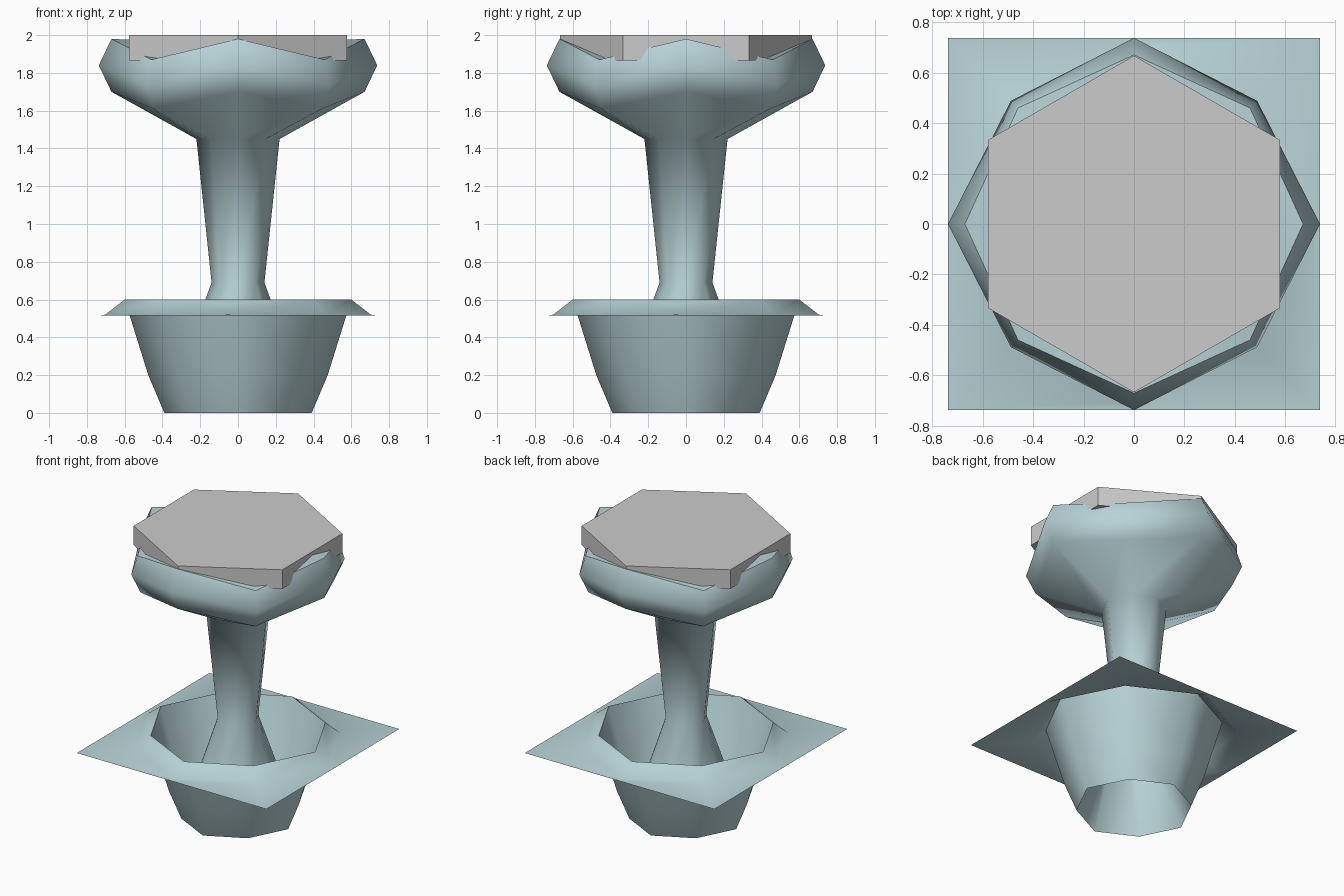
import bpy, bmesh, math

if "Cube" in bpy.data.objects:
    bpy.data.objects.remove(bpy.data.objects["Cube"])

D = 0.94  # diagonal points sit slightly inside the axis points


def ring(bm, r_axis, z_axis, r_diag=None, z_diag=None):
    """Eight-sided ring with separate radius/height on axes and diagonals."""
    r_diag = r_axis * D if r_diag is None else r_diag
    z_diag = z_axis if z_diag is None else z_diag
    verts = []
    for i in range(8):
        r, z = (r_diag, z_diag) if i % 2 else (r_axis, z_axis)
        a = i * math.pi / 4
        verts.append(bm.verts.new((r * math.cos(a), r * math.sin(a), z)))
    return verts


def make_part(name, rings, mat, tip=None):
    bm = bmesh.new()
    loops = [ring(bm, *r) for r in rings]
    for a, b in zip(loops, loops[1:]):
        for i in range(8):
            j = (i + 1) % 8
            bm.faces.new((a[i], a[j], b[j], b[i]))
    if tip is not None:
        top = bm.verts.new((0, 0, tip))
        for i in range(8):
            bm.faces.new((loops[-1][i], loops[-1][(i + 1) % 8], top))
    bmesh.ops.recalc_face_normals(bm, faces=bm.faces)
    mesh = bpy.data.meshes.new(name)
    bm.to_mesh(mesh)
    bm.free()
    obj = bpy.data.objects.new(name, mesh)
    bpy.context.collection.objects.link(obj)
    mesh.materials.append(mat)
    bpy.context.view_layer.objects.active = obj
    bpy.ops.object.select_all(action='DESELECT')
    obj.select_set(True)
    bpy.ops.object.shade_smooth_by_angle(angle=math.radians(60))
    return obj


teal = bpy.data.materials.new("pale_teal")
teal.diffuse_color = (0.48, 0.65, 0.68, 1)
teal.use_nodes = True
teal.node_tree.nodes["Principled BSDF"].inputs["Base Color"].default_value = teal.diffuse_color

# One continuous skin: square plate, flared rim, pot wall, stem and cap
make_part("pot_stem_and_cap", [
    (0.737, 0.515, 0.737 * math.sqrt(2), 0.515),   # square plate edge
    (0.703, 0.52, 0.66, 0.52),                     # foot of the rim
    (0.60, 0.60),                                  # rim
    (0.475, 0.20),                                 # pot wall
    (0.39, 0.0),                                   # open bottom
    (0.14, 0.69),                                  # stem neck
    (0.22, 1.45),                                  # stem top
    (0.67, 1.70, 0.63, 1.61),                      # cap underside
    (0.737, 1.84, 0.69, 1.74),                     # widest ring
    (0.67, 1.98, 0.65, 1.87),                      # zigzag lip
], teal, tip=1.95)

# Hexagonal lid set into the cap, points towards front and back
bpy.ops.mesh.primitive_cylinder_add(vertices=6, radius=0.667, depth=0.135,
                                    location=(0, 0, 1.9325))
bpy.context.object.name = "hexagon_lid"
